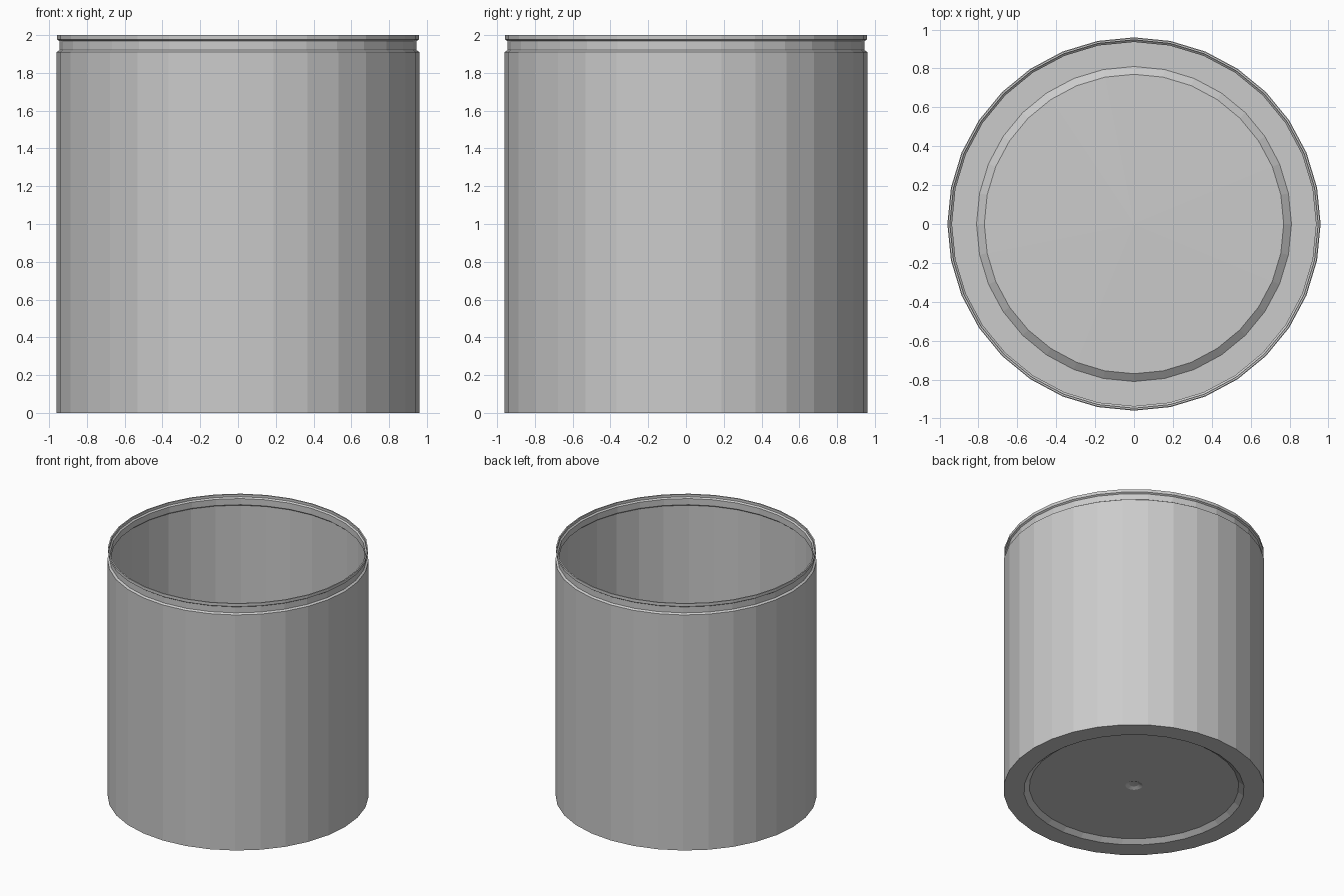
import bpy, bmesh, math

if "Cube" in bpy.data.objects:
    bpy.data.objects.remove(bpy.data.objects["Cube"])

SIDES = 32


def lathe(name, profile):
    """Spin an (r, z) profile around z; points with r == 0 become a single pole."""
    bm = bmesh.new()
    rings = []
    for r, z in profile:
        if r == 0:
            rings.append([bm.verts.new((0, 0, z))] * SIDES)
        else:
            rings.append([bm.verts.new((r * math.cos(2 * math.pi * i / SIDES),
                                        r * math.sin(2 * math.pi * i / SIDES), z))
                          for i in range(SIDES)])
    for a, b in zip(rings, rings[1:]):
        for i in range(SIDES):
            j = (i + 1) % SIDES
            corners = list(dict.fromkeys((a[i], a[j], b[j], b[i])))
            bm.faces.new(corners)
    bmesh.ops.recalc_face_normals(bm, faces=bm.faces)
    mesh = bpy.data.meshes.new(name)
    bm.to_mesh(mesh)
    bm.free()
    obj = bpy.data.objects.new(name, mesh)
    bpy.context.collection.objects.link(obj)
    return obj


# underside: central dimple, gently domed recess, sloped step, flat foot
underside = [(0, 0.052), (0.035, 0.05), (0.063, 0.037), (0.77, 0.03), (0.81, 0)]
# outside wall, neck groove and rolled lip
outside = [(0.96, 0), (0.96, 1.91), (0.945, 1.92), (0.945, 1.968),
           (0.957, 1.976), (0.957, 2.0)]
# inside of lip and neck, inner wall down to the floor
inside = [(0.947, 2.0), (0.947, 1.98), (0.936, 1.97), (0.936, 1.92),
          (0.948, 1.91), (0.948, 0.015)]
# floor: sloped step up to the slightly domed centre
floor = [(0.81, 0.015), (0.77, 0.045), (0, 0.058)]

lathe("open_can", underside + outside + inside + floor)
